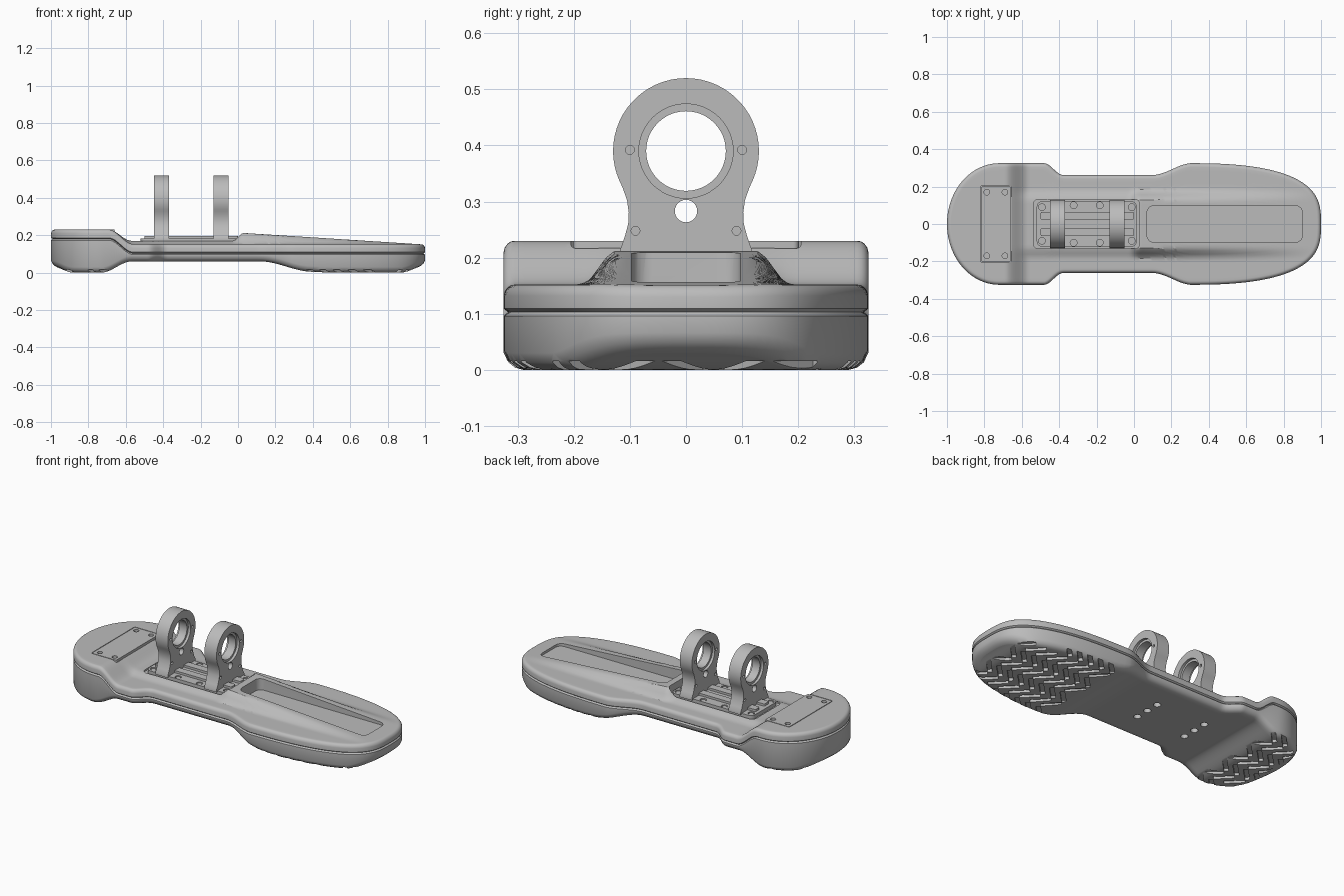
import bpy, bmesh, math

if "Cube" in bpy.data.objects:
    bpy.data.objects.remove(bpy.data.objects["Cube"])

grey = bpy.data.materials.new("plain_grey")
grey.use_nodes = True
grey.diffuse_color = (0.5, 0.5, 0.5, 1)
grey.node_tree.nodes["Principled BSDF"].inputs["Base Color"].default_value = (0.5, 0.5, 0.5, 1)


# ---- helpers ----
def finish(bm, name):
    bmesh.ops.recalc_face_normals(bm, faces=bm.faces[:])
    mesh = bpy.data.meshes.new(name)
    bm.to_mesh(mesh)
    bm.free()
    mesh.materials.append(grey)
    ob = bpy.data.objects.new(name, mesh)
    bpy.context.collection.objects.link(ob)
    return ob


def activate(ob):
    bpy.ops.object.select_all(action='DESELECT')
    ob.select_set(True)
    bpy.context.view_layer.objects.active = ob


def prisms(name, items, axis='z'):
    """One object from (points, low, high) extrusions along an axis."""
    bm = bmesh.new()
    for pts, lo, hi in items:
        place = (lambda p, d: (p[0], p[1], d)) if axis == 'z' else (lambda p, d: (d, p[0], p[1]))
        a = [bm.verts.new(place(p, lo)) for p in pts]
        b = [bm.verts.new(place(p, hi)) for p in pts]
        bm.faces.new(a)
        bm.faces.new(b)
        for i in range(len(a)):
            j = (i + 1) % len(a)
            bm.faces.new((a[i], a[j], b[j], b[i]))
    return finish(bm, name)


def cut(ob, items, axis='z'):
    cutter = prisms("cutter", items, axis)
    cutter.hide_render = True
    mod = ob.modifiers.new("cut", 'BOOLEAN')
    mod.operation, mod.solver, mod.object = 'DIFFERENCE', 'EXACT', cutter
    activate(ob)
    bpy.ops.object.modifier_apply(modifier=mod.name)
    bpy.data.objects.remove(cutter)


def smooth(ob, angle=32):
    activate(ob)
    bpy.ops.object.shade_smooth_by_angle(angle=math.radians(angle))


def circle(cx, cy, r, n=24):
    return [(cx + r * math.cos(math.tau * i / n), cy + r * math.sin(math.tau * i / n)) for i in range(n)]


def rounded_rect(x0, x1, y0, y1, r, n=6):
    pts = []
    for k, (cx, cy) in enumerate(((x1 - r, y1 - r), (x0 + r, y1 - r), (x0 + r, y0 + r), (x1 - r, y0 + r))):
        for i in range(n + 1):
            a = math.pi / 2 * (k + i / n)
            pts.append((cx + r * math.cos(a), cy + r * math.sin(a)))
    return pts


def ease(a, b, x):
    t = min(1, max(0, (x - a) / (b - a)))
    return t * t * (3 - 2 * t)


def ramp(x, pts):
    """Eased interpolation through (x, value) points."""
    for (x0, v0), (x1, v1) in zip(pts, pts[1:]):
        if x <= x1:
            return v0 + (v1 - v0) * ease(x0, x1, x)
    return pts[-1][1]


# ---- foot outline and heights ----
def waist(x):
    return 0.325 - 0.063 * (ease(-0.48, -0.38, x) - ease(0.1, 0.31, x))


half = []
for i in range(28):
    a = math.pi / 2 * (0.04 + 0.96 * i / 28)
    half.append((-0.72 - 0.28 * math.cos(a), 0.325 * math.sin(a)))
half += [(-0.72 + 1.02 * i / 80, waist(-0.72 + 1.02 * i / 80)) for i in range(80)]
for i in range(32):
    v = 1 - (0.97 * i / 31) ** 2.5
    half.append((0.3 + 0.7 * (1 - v ** 3) ** 0.4, 0.325 * v))


def inset(d):
    pts = []
    for i, (x, y) in enumerate(half):
        x0, y0 = half[i - 1] if i else (x, -y)
        x1, y1 = half[i + 1] if i < len(half) - 1 else (x, -y)
        length = math.hypot(x1 - x0, y1 - y0)
        pts.append((x + d * (y1 - y0) / length, y - d * (x1 - x0) / length))
    return pts


def seam(x, y=0):
    return ramp(x, [(-0.69, 0.18), (-0.56, 0.103)])


def underside(x, y=0):
    return ramp(x, [(-1, 0.035), (-0.88, 0), (-0.73, 0), (-0.57, 0.06), (0.12, 0.06),
                    (0.4, 0.004), (0.5, 0), (0.87, 0), (1.0, 0.036)])


def topside(x, y):
    rim = ramp(x, [(-0.69, 0.23), (-0.56, 0.152)])
    ridge = ramp(x, [(-0.69, 0.23), (-0.57, 0.17), (-0.03, 0.17), (0.03, 0.212)])
    if x > 0.03:
        ridge = 0.212 - 0.062 * (x - 0.03) / 0.97
    return rim + (ridge - rim) * (1 - ease(0.125, 0.187, abs(y)))


def shell(name, rings, low, high, cols=34):
    """Closed body from outline rings (inset, height rule, offset), capped by grids."""
    bm = bmesh.new()
    loops = []
    for d, rule, dz in rings:
        pts = inset(d)
        pts += [(x, -y) for x, y in reversed(pts)]
        loops.append([bm.verts.new((x, y, rule(x, y) + dz)) for x, y in pts])
    n = len(loops[0])
    for a, b in zip(loops, loops[1:]):
        for i in range(n):
            j = (i + 1) % n
            bm.faces.new((a[i], a[j], b[j], b[i]))
    for loop, rule in ((loops[0], low), (loops[-1], high)):
        rows = []
        for i in range(n // 2):
            p, q = loop[i], loop[n - 1 - i]
            mid = []
            for c in range(1, cols):
                y = p.co.y * (1 - 2 * c / cols)
                mid.append(bm.verts.new((p.co.x, y, rule(p.co.x, y))))
            rows.append([p] + mid + [q])
        for r, s in zip(rows, rows[1:]):
            for c in range(cols):
                bm.faces.new((r[c], r[c + 1], s[c + 1], s[c]))
        # end strips were closed by the side loops, so bridge only the end rows
        for r in (rows[0], rows[-1]):
            bm.faces.new(r)
    return finish(bm, name)


# ---- upper shell with toe recess, ankle pocket and heel pocket ----
upper = shell("upper_shell", [(0.008, seam, 0), (0, seam, 0.006), (0, topside, -0.02),
                              (0.002, topside, -0.012), (0.007, topside, -0.005),
                              (0.013, topside, -0.001), (0.02, topside, 0)], seam, topside)
cut(upper, [(rounded_rect(0.07, 0.9, -0.097, 0.097, 0.035), 0.142, 0.4),
            (rounded_rect(-0.537, 0.03, -0.132, 0.132, 0.025), 0.16, 0.4),
            (rounded_rect(-0.822, -0.655, -0.205, 0.205, 0.012), 0.215, 0.4)])
smooth(upper)

# ---- sole with herringbone tread and bolt recesses ----
sole = shell("sole", [(0.035, underside, 0), (0.02, underside, 0.004), (0.008, underside, 0.013),
                      (0, underside, 0.03), (0, seam, -0.007), (0.008, seam, 0)], underside, seam)


def slot(cx, cy, angle, length=0.11, width=0.024):
    c, s = math.cos(angle), math.sin(angle)
    return [(cx + u * length / 2 * c - v * width / 2 * s, cy + u * length / 2 * s + v * width / 2 * c)
            for u, v in ((-1, -1), (1, -1), (1, 1), (-1, 1))]


grooves = []
for start, count in ((-0.92, 4), (0.4, 8)):
    for row in range(-3, 4):
        for k in range(count):
            x, y = start + 0.072 * k, row * 0.098
            width = min(p[1] for p in half if abs(p[0] - x) < 0.03)
            if abs(y) < width + 0.01:
                grooves.append((slot(x, y, math.radians(45 if row % 2 else -45)), -0.05, 0.016))
cut(sole, grooves)
cut(sole, [(circle(x, y, 0.02), 0, 0.085) for x in (-0.41, -0.09) for y in (-0.08, 0, 0.08)])
smooth(sole)

# ---- heel cover plate ----
cover = prisms("heel_cover", [(rounded_rect(-0.818, -0.659, -0.201, 0.201, 0.01), 0.21, 0.23)])
cut(cover, [(circle(x, y, 0.015), 0.216, 0.3) for x in (-0.787, -0.69) for y in (-0.17, 0.17)])
smooth(cover)

# ---- ankle base plate, bolts and ribs ----
plate = prisms("ankle_plate", [(rounded_rect(-0.52, 0.015, -0.122, 0.122, 0.03), 0.15, 0.182)])
bolts = [(x, s * y) for s in (-1, 1) for x, y in ((-0.492, 0.09), (-0.323, 0.1), (-0.183, 0.1), (-0.012, 0.09))]
cut(plate, [(circle(x, y, 0.018), 0.172, 0.3) for x, y in bolts])
smooth(plate)
heads = prisms("plate_bolts", [(circle(x, y, 0.013, 16), 0.165, 0.179) for x, y in bolts])
smooth(heads)
ribs = prisms("plate_ribs", [(rounded_rect(x0, x1, s * 0.043 - 0.022, s * 0.043 + 0.022, 0.01), 0.17, 0.195)
                             for s in (-1, 1) for x0, x1 in ((-0.39, -0.11), (-0.5, -0.43), (-0.07, -0.0))])
smooth(ribs)

# ---- pair of ankle brackets ----
profile = [(0.13 * math.cos(math.radians(a)), 0.39 + 0.13 * math.sin(math.radians(a))) for a in range(-24, 205, 6)]
neck = [(0.113, 0.325), (0.105, 0.302), (0.102, 0.28), (0.103, 0.26), (0.109, 0.238), (0.118, 0.212), (0.13, 0.19), (0.13, 0.175)]
profile += [(-y, z) for y, z in neck] + neck[::-1]
for name, x0 in (("rear_bracket", -0.45), ("front_bracket", -0.13)):
    x1 = x0 + 0.08
    bracket = prisms(name, [(profile, x0, x1)], 'x')
    cut(bracket, [(circle(0, 0.39, 0.071, 48), x0 - 1, x1 + 1), (circle(0, 0.283, 0.02), x0 - 1, x1 + 1)], 'x')
    cut(bracket, [(circle(0, 0.39, 0.084, 48), x0 - 1, x0 + 0.015),
                  (circle(0, 0.39, 0.084, 48), x1 - 0.015, x1 + 1)], 'x')
    small = [circle(s * y, z, 0.008, 12) for s in (-1, 1) for y, z in ((0.1, 0.392), (0.09, 0.248))]
    cut(bracket, [(c, lo, hi) for c in small for lo, hi in ((x0 - 1, x0 + 0.02), (x1 - 0.02, x1 + 1))], 'x')
    smooth(bracket)
